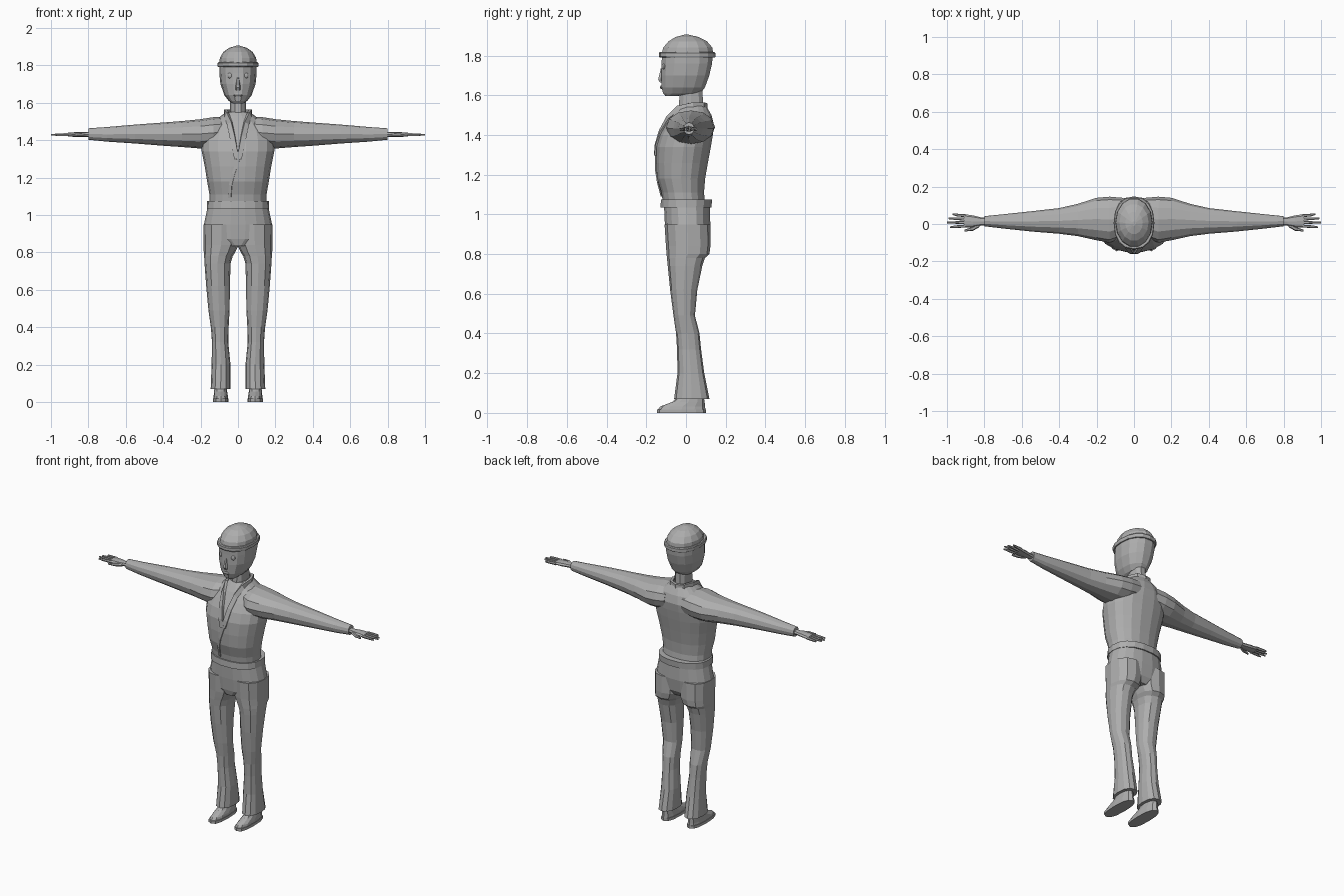
import bpy, bmesh, math
from mathutils import Vector

grey = bpy.data.materials.new("plain_grey")
grey.diffuse_color = (0.42, 0.42, 0.42, 1)


def finish(name, bm, mirror=False):
    bmesh.ops.recalc_face_normals(bm, faces=bm.faces[:])
    me = bpy.data.meshes.new(name)
    bm.to_mesh(me)
    bm.free()
    me.materials.append(grey)
    ob = bpy.data.objects.new(name, me)
    bpy.context.collection.objects.link(ob)
    if mirror:
        ob.modifiers.new("Mirror", 'MIRROR')
    return ob


def loft(name, rings, axis='z', n=14, power=2.3, mirror=False, start=0.0):
    """Rounded rings (t, a0, a1, b0, b1) skinned along an axis: z -> (x, y), x -> (y, z)."""
    bm = bmesh.new()
    loops = []
    for t, a0, a1, b0, b1 in rings:
        loop = []
        for i in range(n):
            ang = 2 * math.pi * (i + start) / n
            c, s = math.cos(ang), math.sin(ang)
            a = (a0 + a1) / 2 + (a1 - a0) / 2 * math.copysign(abs(c) ** (2 / power), c)
            b = (b0 + b1) / 2 + (b1 - b0) / 2 * math.copysign(abs(s) ** (2 / power), s)
            loop.append(bm.verts.new((a, b, t) if axis == 'z' else (t, a, b)))
        loops.append(loop)
    for lo, hi in zip(loops, loops[1:]):
        for i in range(n):
            j = (i + 1) % n
            bm.faces.new((lo[i], lo[j], hi[j], hi[i]))
    bm.faces.new(loops[0])
    bm.faces.new(loops[-1])
    return finish(name, bm, mirror)


def column(name, rings, **kw):
    """Centred loft from (z, half_width, front, back)."""
    return loft(name, [(z, -h, h, f, b) for z, h, f, b in rings], **kw)


def strip(name, points, w, d, mirror=False):
    """Thin four-sided strip following a path."""
    bm = bmesh.new()
    pts = [Vector(p) for p in points]
    loops = []
    for i, p in enumerate(pts):
        t = (pts[min(i + 1, len(pts) - 1)] - pts[max(i - 1, 0)]).normalized()
        out = Vector((p.x, p.y - 0.03, 0)).normalized()
        side = t.cross(out).normalized()
        loops.append([bm.verts.new(p + side * a * w + out * b * d)
                      for a, b in ((1, -1), (1, 1), (-1, 1), (-1, -1))])
    for lo, hi in zip(loops, loops[1:]):
        for i in range(4):
            j = (i + 1) % 4
            bm.faces.new((lo[i], lo[j], hi[j], hi[i]))
    bm.faces.new(loops[0])
    bm.faces.new(loops[-1])
    return finish(name, bm, mirror)


# Head, nose, eyes and neck
column("head", [(1.597, .03, -.105, -.04), (1.61, .05, -.118, .075), (1.64, .073, -.125, .098),
                (1.70, .094, -.127, .12), (1.76, .10, -.125, .134), (1.81, .10, -.125, .138)])
column("nose", [(1.665, .012, -.133, -.11), (1.68, .014, -.142, -.11), (1.735, .006, -.128, -.11)], n=6)
column("mouth", [(1.632, .016, -.127, -.10), (1.64, .026, -.131, -.10), (1.65, .016, -.128, -.10)], n=8)
column("neck", [(1.44, .06, -.08, .09), (1.52, .043, -.04, .09), (1.64, .043, -.033, .085)], n=10)
bm = bmesh.new()
bmesh.ops.create_uvsphere(bm, u_segments=10, v_segments=6, radius=.017)
for v in bm.verts:
    v.co = Vector((v.co.x + .04, v.co.y * .7 - .108, v.co.z + 1.745))
finish("eye", bm, True)

# Cap
column("cap_band", [(1.79, .106, -.133, .145), (1.795, .109, -.137, .148),
                    (1.812, .109, -.137, .148), (1.817, .105, -.132, .143)], n=16)
column("cap_dome", [(1.81, .10, -.126, .14), (1.84, .097, -.118, .136), (1.872, .078, -.09, .108),
                    (1.893, .047, -.055, .066), (1.905, .01, -.01, .015)], power=2)

# Jacket body, belt and collar
column("jacket", [(1.04, .152, -.115, .10), (1.11, .153, -.125, .092), (1.18, .165, -.147, .098),
                  (1.26, .178, -.152, .112), (1.34, .194, -.15, .127), (1.40, .195, -.132, .137),
                  (1.45, .18, -.105, .143), (1.50, .13, -.075, .13), (1.53, .09, -.052, .112),
                  (1.55, .062, -.035, .10)], n=18)
column("belt", [(1.035, .167, -.13, .13), (1.075, .165, -.128, .133)], n=18)
strip("lapel", [(0, .10, 1.545), (.045, .085, 1.55), (.066, .035, 1.55), (.06, -.035, 1.535),
                (.045, -.085, 1.49), (.03, -.126, 1.42), (.018, -.148, 1.35),
                (.004, -.153, 1.30)], .014, .008, True)
strip("front_flap", [(.006, -.153, 1.31), (-.025, -.151, 1.22), (-.04, -.141, 1.16),
                     (-.045, -.122, 1.09)], .008, .003)

# Arms
loft("sleeve", [(.06, -.07, .14, 1.37, 1.525), (.13, -.10, .146, 1.355, 1.523),
                (.20, -.087, .14, 1.355, 1.512), (.30, -.065, .108, 1.363, 1.502),
                (.40, -.052, .085, 1.37, 1.494), (.55, -.04, .068, 1.382, 1.483),
                (.70, -.024, .052, 1.392, 1.47), (.80, -.012, .042, 1.402, 1.463)],
     'x', n=12, power=2.1, mirror=True)

# Hands
loft("palm", [(.78, -.005, .034, 1.415, 1.447), (.82, -.009, .036, 1.418, 1.442),
              (.86, -.018, .046, 1.417, 1.443), (.91, -.019, .053, 1.419, 1.44)], 'x', n=8, mirror=True)
for i, (tip, y0, y1) in enumerate([(.985, -.011, -.017), (1.0, .008, .008),
                                   (.993, .026, .03), (.97, .044, .053)]):
    loft(f"finger_{i + 1}", [(.90, y0 - .008, y0 + .008, 1.42, 1.439),
                             (.95, (y0 + y1) / 2 - .007, (y0 + y1) / 2 + .007, 1.421, 1.437),
                             (tip, y1 - .004, y1 + .004, 1.424, 1.433)], 'x', n=6, mirror=True)
loft("thumb", [(.825, -.016, .01, 1.418, 1.438), (.86, -.036, -.014, 1.418, 1.436),
               (.905, -.04, -.03, 1.42, 1.431)], 'x', n=6, mirror=True)

# Trousers
column("hips", [(.835, .07, -.09, .09), (.87, .172, -.10, .112), (.95, .182, -.108, .124),
                (1.04, .163, -.112, .122)], n=18)
loft("trouser_leg", [(.07, .04, .146, -.06, .118), (.20, .04, .141, -.043, .092),
                     (.32, .052, .139, -.045, .076), (.40, .05, .145, -.05, .068),
                     (.49, .045, .158, -.063, .045), (.62, .043, .17, -.08, .057),
                     (.74, .04, .179, -.092, .082), (.78, .028, .181, -.096, .095),
                     (.80, .015, .183, -.098, .118), (.84, -.004, .184, -.101, .123),
                     (.95, -.01, .185, -.108, .123)], n=12, mirror=True)

# Shoes
loft("shoe_sole", [(0, .05, .134, -.146, .10), (.018, .05, .134, -.146, .10)], n=12, power=2.6, mirror=True)
loft("shoe", [(.015, .052, .132, -.143, .098), (.032, .054, .13, -.13, .096),
              (.055, .058, .128, -.07, .094), (.09, .062, .125, -.03, .088)], n=12, mirror=True)
